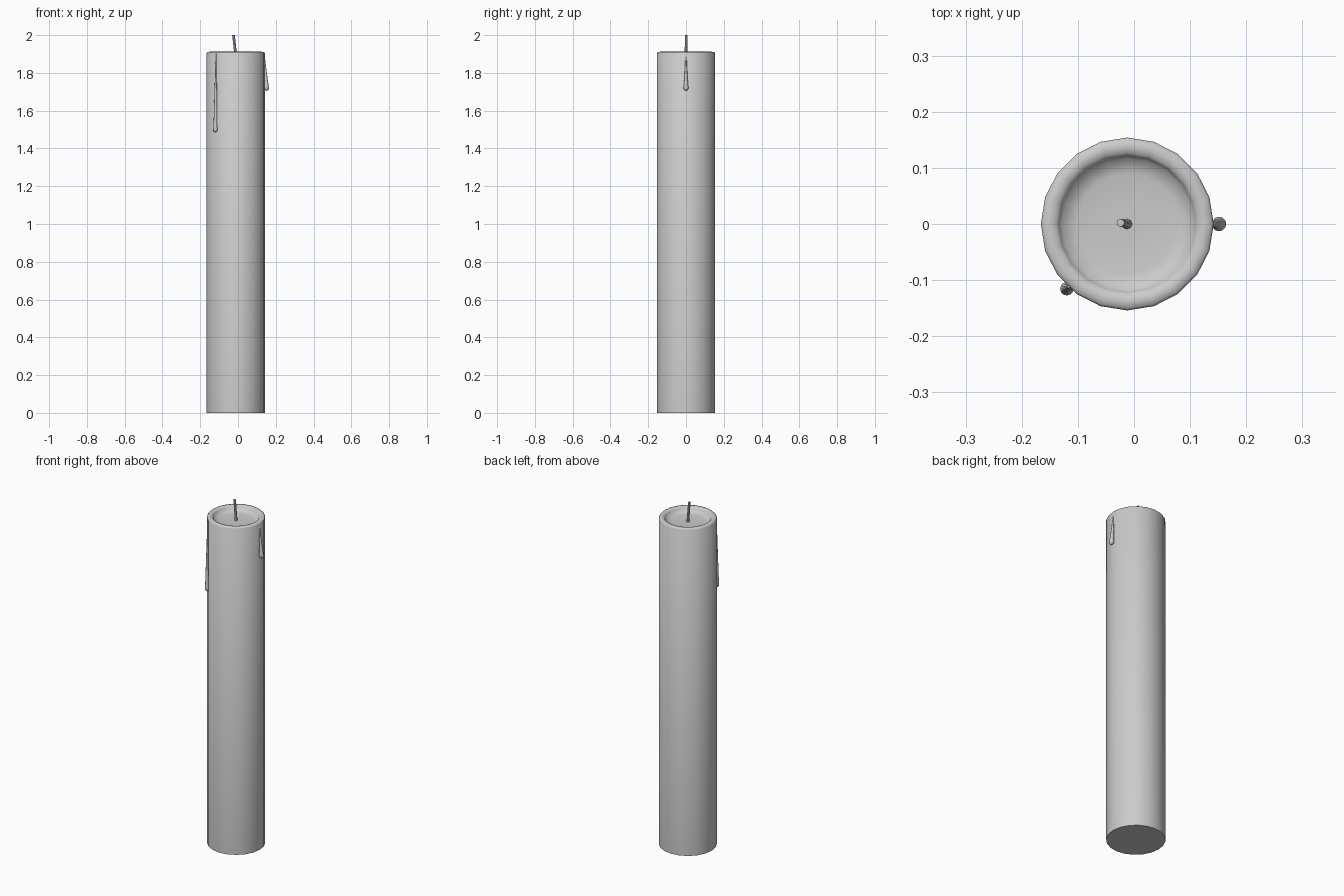
import bpy, bmesh, math

if "Cube" in bpy.data.objects:
    bpy.data.objects.remove(bpy.data.objects["Cube"])

CX = -0.012  # candle axis


def loft(name, rings, sides, angle=40):
    """Skin horizontal rings given as (x, y, z, radius); radius 0 makes a point."""
    bm = bmesh.new()
    loops = []
    for x, y, z, r in rings:
        if r == 0:
            loops.append([bm.verts.new((x, y, z))] * sides)
        else:
            loops.append([bm.verts.new((x + r * math.cos(2 * math.pi * i / sides),
                                        y + r * math.sin(2 * math.pi * i / sides), z))
                          for i in range(sides)])
    for a, b in zip(loops, loops[1:]):
        for i in range(sides):
            j = (i + 1) % sides
            corners = list(dict.fromkeys([a[i], a[j], b[j], b[i]]))
            bm.faces.new(corners)
    for loop in (loops[0], loops[-1]):
        if loop[0] is not loop[1]:
            bm.faces.new(loop)
    bmesh.ops.recalc_face_normals(bm, faces=bm.faces)
    mesh = bpy.data.meshes.new(name)
    bm.to_mesh(mesh)
    bm.free()
    obj = bpy.data.objects.new(name, mesh)
    bpy.context.collection.objects.link(obj)
    bpy.ops.object.select_all(action='DESELECT')
    obj.select_set(True)
    bpy.context.view_layer.objects.active = obj
    bpy.ops.object.shade_smooth_by_angle(angle=math.radians(angle))
    return obj


# Wax body: straight wall, rounded rim, shallow melted dish
body = [(0.154, 0), (0.154, 1.905), (0.150, 1.910), (0.138, 1.912),
        (0.127, 1.909), (0.122, 1.903), (0.117, 1.890), (0.09, 1.885),
        (0.03, 1.882), (0, 1.884)]
loft("candle_body", [(CX, 0, z, r) for r, z in body], 20, 60)

# Wick: thin, slightly bent
loft("wick", [(CX, 0, 1.875, 0.011), (CX - 0.001, 0, 1.895, 0.007),
              (CX - 0.004, 0, 1.93, 0.007), (CX - 0.008, 0.002, 1.965, 0.007),
              (CX - 0.012, 0.002, 2.0, 0.007)], 8)


def drip(name, direction, top, bottom, r_top, r_bottom, width):
    """Teardrop running down the wall, leaning from r_top to r_bottom."""
    height = top - bottom
    rings = [(0, 0)]
    rings += [(0.01, 0.25), (0.3, 0.4), (0.6, 0.62)]
    bulb = width * 1.5 / height
    rings += [(1 - bulb * 1.6, 0.85), (1 - bulb, 1.0), (1 - bulb * 0.5, 0.92),
              (1 - bulb * 0.15, 0.55), (1, 0)]
    a = math.radians(direction)
    pts = []
    for t, w in rings:
        d = r_top + (r_bottom - r_top) * t
        pts.append((CX + d * math.cos(a), d * math.sin(a), top - height * t, w * width))
    loft(name, pts, 12, 60)


# Wax drips
drip("wax_drip_short", 0, 1.895, 1.705, 0.150, 0.165, 0.013)
drip("wax_drip_long", 227, 1.905, 1.485, 0.153, 0.158, 0.012)
